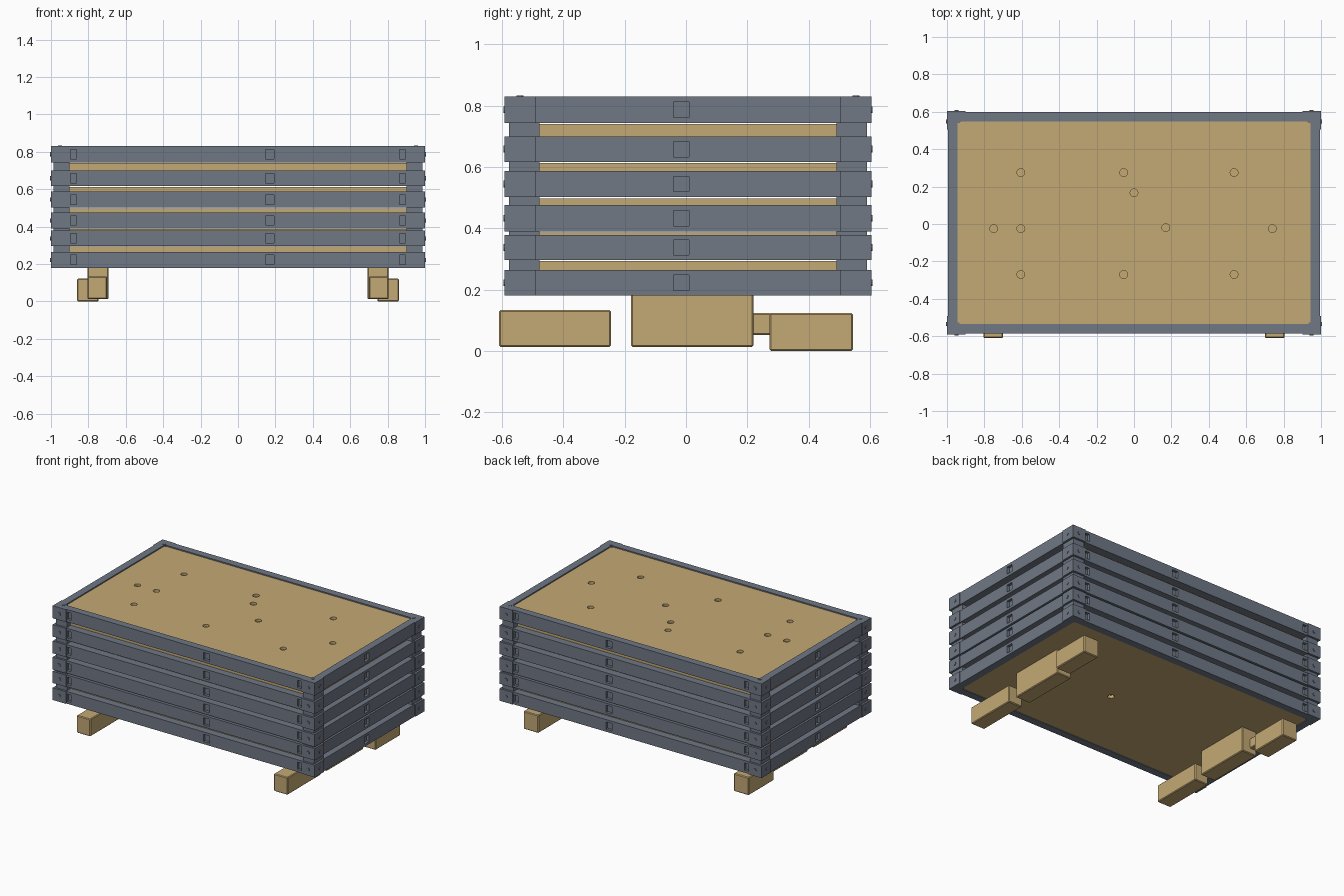
import bpy, bmesh
from mathutils import Matrix, Vector

if "Cube" in bpy.data.objects:
    bpy.data.objects.remove(bpy.data.objects["Cube"], do_unlink=True)


def material(name, rgb):
    m = bpy.data.materials.new(name)
    m.use_nodes = True
    m.diffuse_color = (*rgb, 1)
    m.node_tree.nodes["Principled BSDF"].inputs["Base Color"].default_value = (*rgb, 1)
    return m


GREY = material("slate grey", (0.162, 0.188, 0.235))
WOOD = material("tan wood", (0.552, 0.397, 0.174))


def add_box(bm, xs, ys, zs):
    lo, hi = Vector((xs[0], ys[0], zs[0])), Vector((xs[1], ys[1], zs[1]))
    mat = Matrix.Translation((lo + hi) / 2) @ Matrix.Diagonal((*(hi - lo), 1))
    return bmesh.ops.create_cube(bm, size=1, matrix=mat)["verts"]


def add_disc(bm, centre, axis, radius, depth):
    turn = Vector((0, 0, 1)).rotation_difference(Vector(axis)).to_matrix().to_4x4()
    bmesh.ops.create_cone(bm, cap_ends=True, segments=16, radius1=radius, radius2=radius,
                          depth=depth, matrix=Matrix.Translation(centre) @ turn)


def finish(name, bm, mat):
    me = bpy.data.meshes.new(name)
    bm.to_mesh(me)
    bm.free()
    me.materials.append(mat)
    ob = bpy.data.objects.new(name, me)
    bpy.context.collection.objects.link(ob)
    return ob


def box(name, xs, ys, zs, mat, bevel=0.0):
    bm = bmesh.new()
    add_box(bm, xs, ys, zs)
    if bevel:
        bmesh.ops.bevel(bm, geom=bm.edges[:], offset=bevel, segments=1, affect="EDGES")
    return finish(name, bm, mat)


def carve(ob, cutter):
    mod = ob.modifiers.new("cut", "BOOLEAN")
    mod.operation, mod.solver, mod.object = "DIFFERENCE", "EXACT", cutter
    bpy.context.view_layer.update()
    dg = bpy.context.evaluated_depsgraph_get()
    me = bpy.data.meshes.new_from_object(ob.evaluated_get(dg))
    ob.modifiers.clear()
    ob.data = me


def discard(ob):
    bpy.data.objects.remove(ob, do_unlink=True)


# Overall tray footprint
FRONT, BACK, RAIL, LIP = -0.592, 0.605, 0.057, 0.006
MID_Y = -0.015
trays = [(0.18, 0.264), (0.297, 0.378), (0.39, 0.476),
         (0.502, 0.587), (0.617, 0.70), (0.744, 0.83)]
corners = [(sx, sy) for sx in (-1, 1) for sy in (-1, 1)]


def span(a, b):
    return (min(a, b), max(a, b))


def panel(name, z0, z1):
    bm = bmesh.new()
    add_box(bm, (-0.946, 0.946), (FRONT + RAIL, BACK - RAIL), (z0, z1))
    uprights = [e for e in bm.edges if abs(e.verts[0].co.z - e.verts[1].co.z) > 0.01]
    bmesh.ops.bevel(bm, geom=uprights, offset=0.02, segments=3, affect="EDGES", profile=0.5)
    return finish(name, bm, WOOD)


panels = []
for i, (z0, z1) in enumerate(trays):
    n = i + 1
    zc = (z0 + z1) / 2

    # Square pockets in the rails
    bm = bmesh.new()
    for y in (FRONT, BACK):
        for x, half in ((0.17, 0.023), (-0.88, 0.016), (0.88, 0.016)):
            add_box(bm, (x - half, x + half), (y - 0.025, y + 0.025), (zc - 0.025, zc + 0.025))
    for x in (-1, 1):
        add_box(bm, (x - 0.025, x + 0.025), (MID_Y - 0.025, MID_Y + 0.025),
                (zc - 0.025, zc + 0.025))
    cutter = finish("pocket_cutter", bm, GREY)

    # Four rails
    rails = [box(f"front_rail_{n}", (-0.91, 0.91), (FRONT + LIP, FRONT + RAIL), (z0, z1), GREY),
             box(f"back_rail_{n}", (-0.91, 0.91), (BACK - RAIL, BACK - LIP), (z0, z1), GREY)]
    for side, sx in (("right", -1), ("left", 1)):
        rails.append(box(f"{side}_rail_{n}", span(sx * (1 - LIP), sx * (1 - RAIL)),
                         (FRONT + 0.09, BACK - 0.09), (z0, z1), GREY))
    for r in rails:
        carve(r, cutter)
    discard(cutter)

    # Corner brackets with bolts
    bm = bmesh.new()
    for sx, sy in corners:
        edge = BACK if sy > 0 else FRONT
        for dx, dy in ((0.1, RAIL), (RAIL, 0.1), (0.066, 0.066)):
            add_box(bm, span(sx, sx * (1 - dx)), span(edge, edge - sy * dy), (z0, z1))
        add_disc(bm, (sx * 0.95, edge, zc), (0, 1, 0), 0.011, 0.008)
        add_disc(bm, (sx, edge - sy * 0.057, zc), (1, 0, 0), 0.011, 0.008)
        add_disc(bm, (sx * 0.952, edge - sy * 0.05, z1), (0, 0, 1), 0.011, 0.006)
    finish(f"corner_brackets_{n}", bm, GREY)

    # Board inside the tray, reaching up to the next tray
    top = trays[i + 1][0] - 0.004 if n < len(trays) else z1 - 0.008
    panels.append(panel(f"board_{n}", z0 + 0.004, top))

# Corner posts joining the trays
bm = bmesh.new()
for sx, sy in corners:
    edge = (BACK if sy > 0 else FRONT) - sy * 0.014
    for dx, dy in ((0.085, 0.04), (0.04, 0.1)):
        add_box(bm, span(sx * 0.986, sx * (0.986 - dx)), span(edge, edge - sy * dy), (0.19, 0.82))
finish("corner_posts", bm, GREY)

# Drilled holes in the top board, one in the bottom board
holes = [(x, y) for x in (-0.605, -0.055, 0.535) for y in (0.275, -0.27)]
holes += [(0, 0.167), (-0.75, -0.025), (-0.605, -0.025), (0.17, -0.02), (0.74, -0.025)]
for board, z, spots in ((panels[-1], trays[-1][1], holes), (panels[0], trays[0][0], [(0.17, -0.02)])):
    bm = bmesh.new()
    for x, y in spots:
        add_disc(bm, (x, y, z), (0, 0, 1), 0.021, 0.05)
    cutter = finish("hole_cutter", bm, WOOD)
    carve(board, cutter)
    discard(cutter)

# Wooden support blocks underneath
for side, s in (("right", -1), ("left", 1)):
    blocks = [("front_block", (0.7, 0.805), (-0.61, -0.245), (0.013, 0.133)),
              ("middle_block", (0.692, 0.805), (-0.18, 0.22), (0.013, 0.186)),
              ("block_link", (0.755, 0.8), (0.21, 0.28), (0.052, 0.123)),
              ("back_block", (0.745, 0.86), (0.272, 0.545), (0, 0.123))]
    for name, xs, ys, zs in blocks:
        box(f"{side}_{name}", span(s * xs[0], s * xs[1]), ys, zs, WOOD, 0.005)
